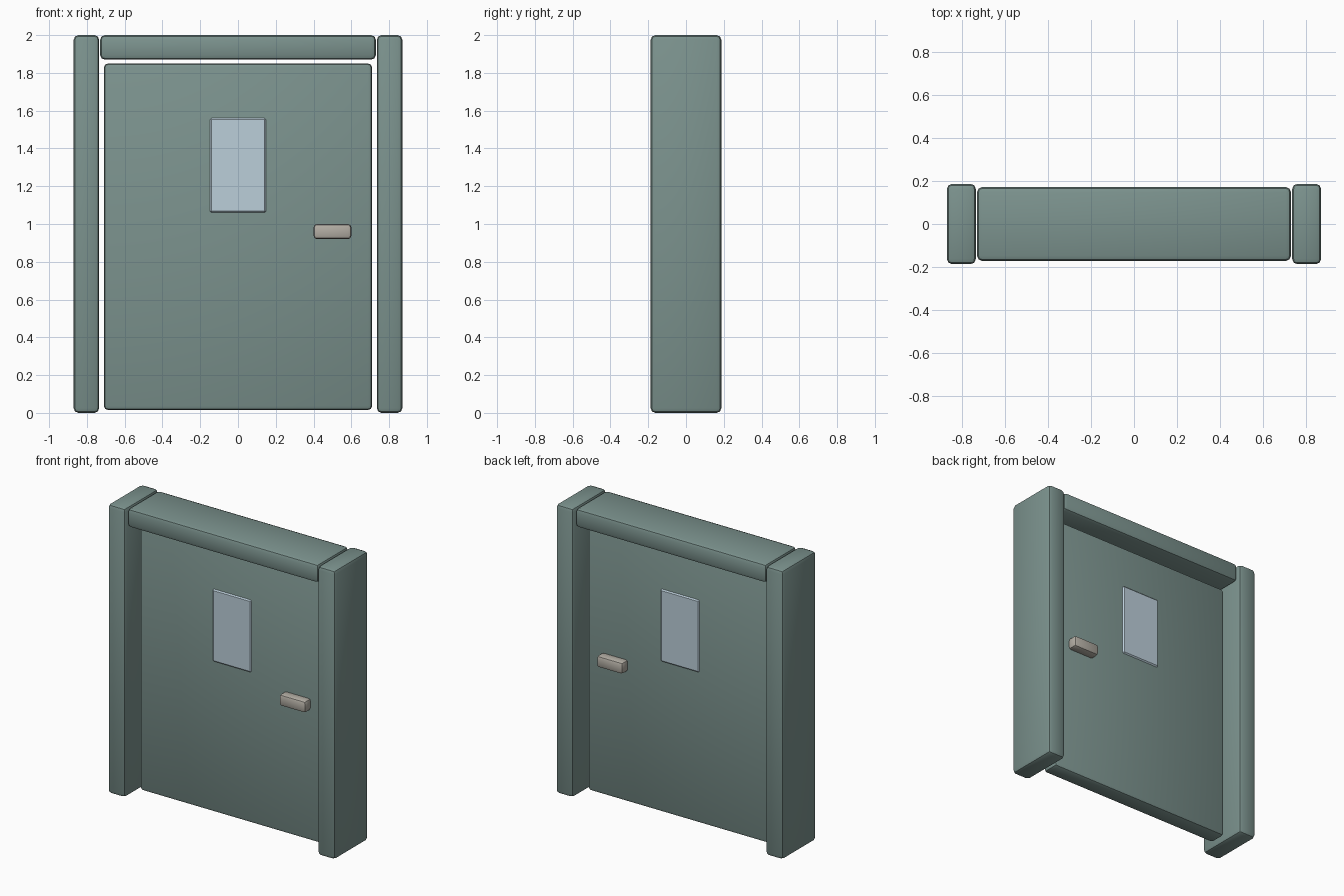
import bpy

if "Cube" in bpy.data.objects:
    bpy.data.objects.remove(bpy.data.objects["Cube"])


def material(name, rgb):
    m = bpy.data.materials.new(name)
    m.diffuse_color = (*rgb, 1)
    m.use_nodes = True
    m.node_tree.nodes["Principled BSDF"].inputs["Base Color"].default_value = m.diffuse_color
    return m


GREEN = material("painted_metal", (0.20, 0.29, 0.27))
GLASS = material("pane_glass", (0.50, 0.62, 0.70))
STEEL = material("handle_metal", (0.45, 0.42, 0.37))


def box(name, x, y, z, bevel, mat, segments=2):
    """Bevelled box from (min, max) ranges on each axis."""
    bpy.ops.mesh.primitive_cube_add(size=1)
    o = bpy.context.object
    o.name = name
    o.location = [(a + b) / 2 for a, b in (x, y, z)]
    o.scale = [b - a for a, b in (x, y, z)]
    bpy.ops.object.transform_apply(location=True, rotation=False, scale=True)
    mod = o.modifiers.new("bevel", 'BEVEL')
    mod.width = bevel
    mod.segments = segments
    bpy.ops.object.modifier_apply(modifier=mod.name)
    bpy.ops.object.shade_smooth_by_angle(angle=0.6)
    o.data.materials.append(mat)
    return o


# Frame: two side posts and the lintel between them
for side, s in (("left", -1), ("right", 1)):
    box(side + "_post", sorted((s * 0.735, s * 0.87)), (-0.187, 0.187), (0, 2), 0.025, GREEN)
box("lintel", (-0.73, 0.73), (-0.172, 0.172), (1.87, 2), 0.025, GREEN)

# Door leaf
box("door_panel", (-0.71, 0.71), (-0.062, 0.062), (0.015, 1.85), 0.022, GREEN)

# Window pane, slightly proud of both faces
box("window_pane", (-0.148, 0.148), (-0.07, 0.07), (1.06, 1.56), 0.008, GLASS, 1)

# Handle grips on both faces
for side, s in (("front", -1), ("back", 1)):
    box(side + "_handle", (0.4, 0.6), sorted((s * 0.05, s * 0.125)), (0.92, 1.0), 0.018, STEEL)
